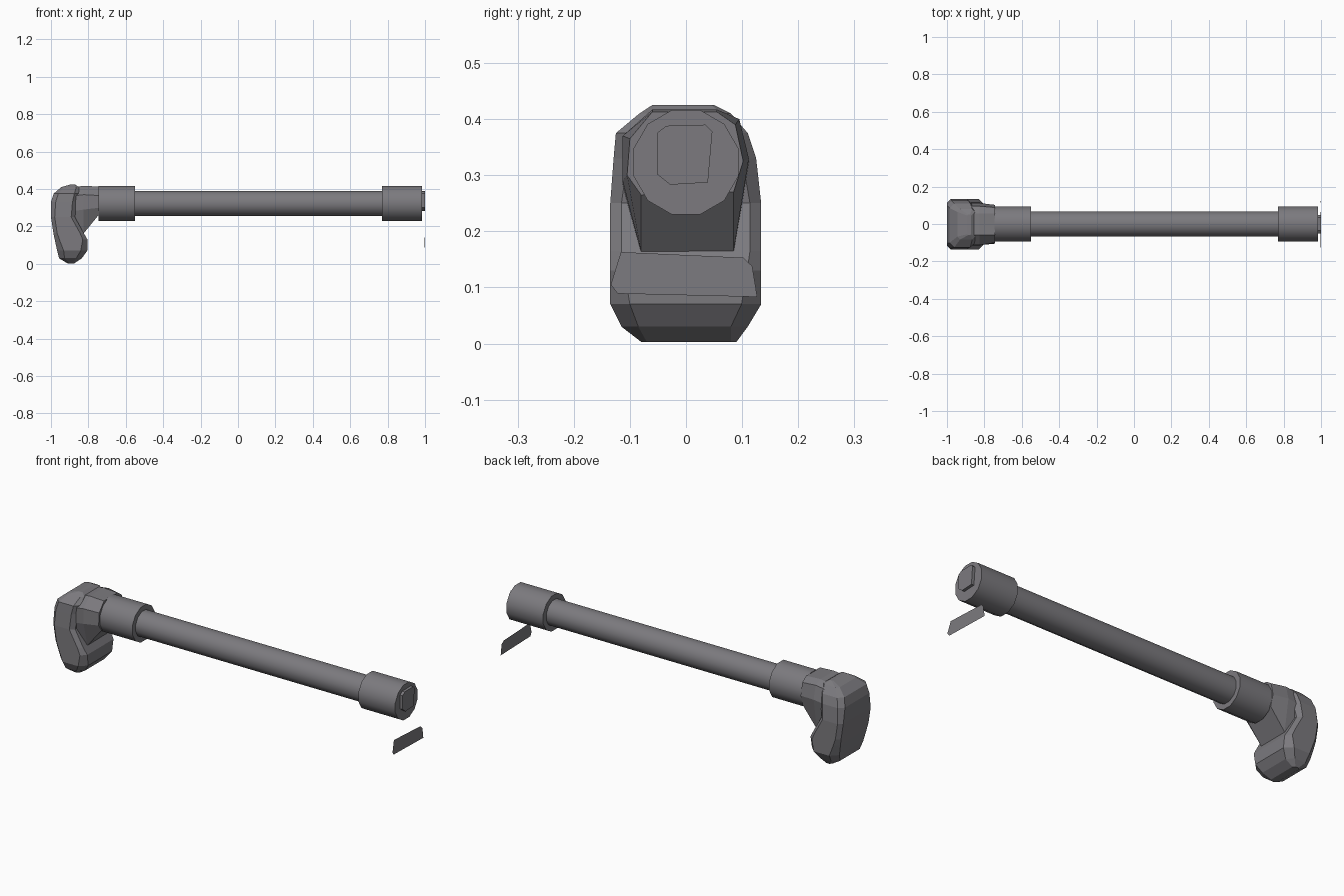
import bpy, bmesh, math
from mathutils import Matrix, Vector

cube = bpy.data.objects.get("Cube")
if cube:
    bpy.data.objects.remove(cube, do_unlink=True)

grey = bpy.data.materials.new("dull grey")
grey.use_nodes = True
colour = (0.2, 0.195, 0.21, 1)
grey.diffuse_color = colour
grey.node_tree.nodes["Principled BSDF"].inputs["Base Color"].default_value = colour


def finish(name, bm, smooth=False):
    bmesh.ops.recalc_face_normals(bm, faces=bm.faces)
    mesh = bpy.data.meshes.new(name)
    bm.to_mesh(mesh)
    bm.free()
    mesh.materials.append(grey)
    ob = bpy.data.objects.new(name, mesh)
    bpy.context.collection.objects.link(ob)
    if smooth:
        bpy.ops.object.select_all(action='DESELECT')
        ob.select_set(True)
        bpy.context.view_layer.objects.active = ob
        bpy.ops.object.shade_smooth_by_angle(angle=math.radians(40))
    return ob


def tube(name, x0, x1, radius):
    """Twelve-sided cylinder along x with a flat side on top."""
    bm = bmesh.new()
    place = (Matrix.Translation(((x0 + x1) / 2, 0, 0.323))
             @ Matrix.Rotation(math.pi / 2, 4, 'Y') @ Matrix.Rotation(math.pi / 12, 4, 'Z'))
    bmesh.ops.create_cone(bm, cap_ends=True, segments=12, radius1=radius,
                          radius2=radius, depth=x1 - x0, matrix=place)
    finish(name, bm, True)


def loft(name, rings):
    """Skin a list of equal-length point rings and cap both ends."""
    bm = bmesh.new()
    rows = [[bm.verts.new(p) for p in ring] for ring in rings]
    for a, b in zip(rows, rows[1:]):
        for i in range(len(a)):
            j = (i + 1) % len(a)
            bm.faces.new((a[i], a[j], b[j], b[i]))
    bm.faces.new(rows[0])
    bm.faces.new(rows[-1])
    return finish(name, bm)


# Rod and the collars at its ends
tube("rod", -0.72, 0.80, 0.069)
tube("hand_collar", -0.745, -0.552, 0.0965)
tube("end_collar", 0.77, 0.985, 0.0965)

# Raised tab on the far end
tab = [(-0.052, 0.375), (-0.035, 0.388), (0.035, 0.39), (0.047, 0.378),
       (0.039, 0.287), (-0.028, 0.283), (-0.052, 0.302)]
loft("end_tab", [[(x, y, z) for y, z in tab] for x in (0.98, 1.0)])

# Loose thin plate below the far end
plate = [(-0.116, 0.163), (0.102, 0.153), (0.118, 0.138), (0.127, 0.083),
         (-0.122, 0.089), (-0.134, 0.105)]
bm = bmesh.new()
bm.faces.new([bm.verts.new((0.999 - abs(z - 0.115) * 0.12, y, z)) for y, z in plate])
finish("loose_plate", bm)

# Bent, chamfered hand: height, x range, y range, chamfer
stations = [
    (0.003, -0.912, -0.875, -0.08, 0.09, 0.01),
    (0.03, -0.957, -0.835, -0.115, 0.11, 0.03),
    (0.07, -0.967, -0.806, -0.135, 0.134, 0.035),
    (0.13, -0.98, -0.805, -0.135, 0.134, 0.025),
    (0.165, -0.987, -0.825, -0.135, 0.134, 0.02),
    (0.25, -1.0, -0.872, -0.135, 0.134, 0.02),
    (0.33, -1.0, -0.86, -0.129, 0.125, 0.025),
    (0.375, -0.986, -0.85, -0.125, 0.11, 0.025),
    (0.41, -0.945, -0.85, -0.083, 0.08, 0.015),
    (0.425, -0.892, -0.872, -0.06, 0.05, 0.005),
]
rings = []
for z, x0, x1, y0, y1, c in stations:
    rings.append([(x0 + c, y0, z), (x1 - c, y0, z), (x1, y0 + c, z), (x1, y1 - c, z),
                  (x1 - c, y1, z), (x0 + c, y1, z), (x0, y1 - c, z), (x0, y0 + c, z)])
loft("hand", rings)

# Wrist block slanting from the collar down to the palm
back = [(-0.113, 0.37), (-0.06, 0.417), (0.055, 0.417), (0.095, 0.40),
        (0.112, 0.33), (0.085, 0.165), (-0.08, 0.163), (-0.113, 0.29)]
front = [(-0.10, 0.365), (-0.06, 0.413), (0.055, 0.413), (0.088, 0.39),
         (0.102, 0.325), (0.085, 0.27), (-0.08, 0.265), (-0.105, 0.30)]
loft("wrist", [[(-0.90, y, z - 0.01) for y, z in back],
               [(-0.825, y, z) for y, z in back],
               [(-0.742, y, z) for y, z in front]])
